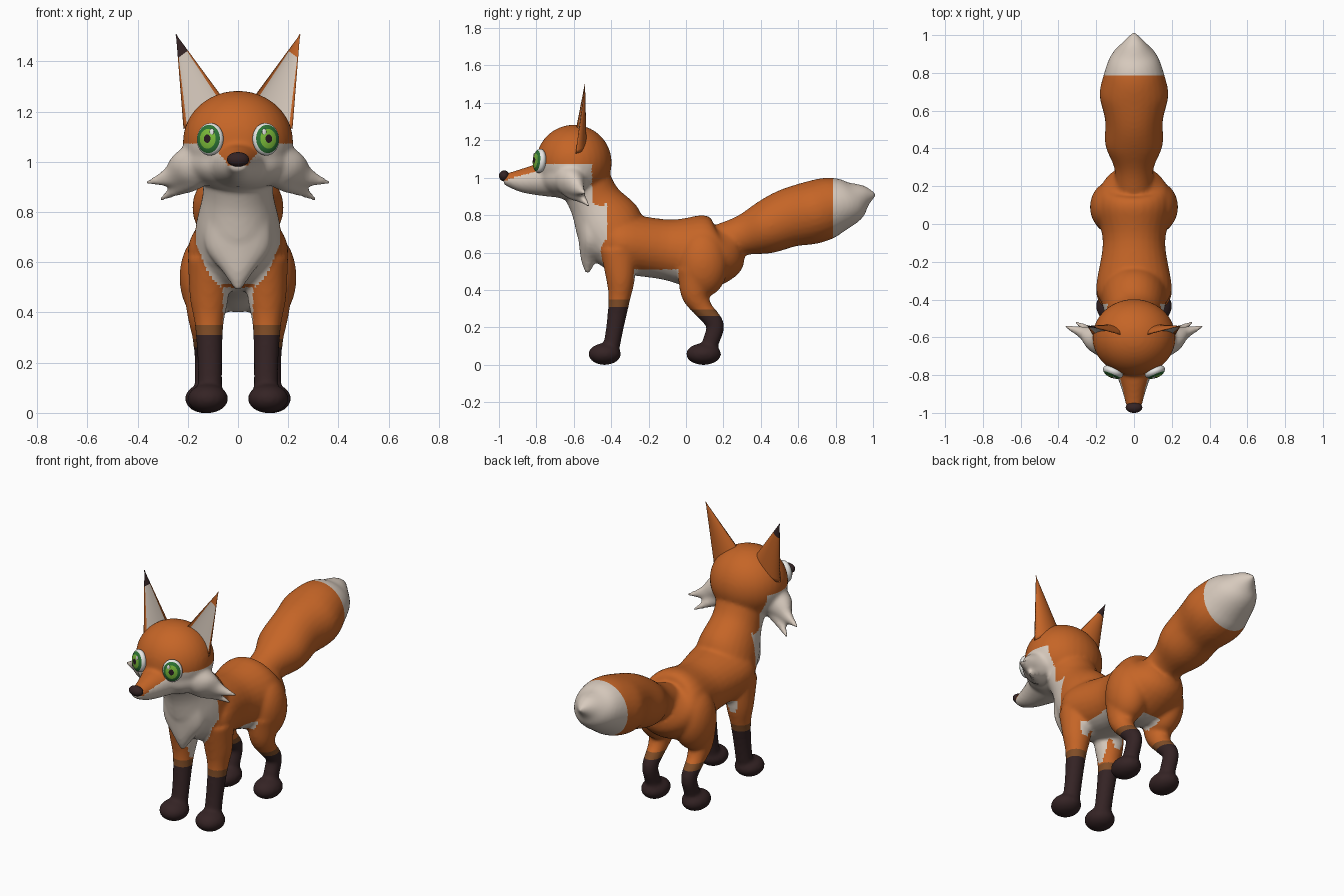
import bpy
import bmesh
from math import cos, sin, pi
from mathutils import Vector, Matrix

cube = bpy.data.objects.get("Cube")
if cube:
    bpy.data.objects.remove(cube)


def material(name, r, g, b):
    mat = bpy.data.materials.new(name)
    mat.use_nodes = True
    mat.diffuse_color = (r, g, b, 1)
    node = next(n for n in mat.node_tree.nodes if n.type == 'BSDF_PRINCIPLED')
    node.inputs["Base Color"].default_value = (r, g, b, 1)
    return mat


orange = material("orange fur", .56, .13, .02)
cream = material("cream fur", .68, .59, .51)
dark = material("dark fur", .035, .017, .018)
brown = material("brown band", .22, .075, .02)
green = material("dark green", .025, .17, .035)
lime = material("light green", .19, .48, .04)
white = material("eye white", .8, .8, .78)
black = material("pupil black", .02, .009, .014)

X, Y = Vector((1, 0, 0)), Vector((0, 1, 0))


def finish(bm, name, mats):
    bmesh.ops.recalc_face_normals(bm, faces=bm.faces)
    mesh = bpy.data.meshes.new(name)
    bm.to_mesh(mesh)
    bm.free()
    mesh.shade_smooth()
    for mat in mats:
        mesh.materials.append(mat)
    obj = bpy.data.objects.new(name, mesh)
    bpy.context.scene.collection.objects.link(obj)
    return obj


def ramp(v, points):
    """Piecewise linear lookup."""
    for (a, fa), (b, fb) in zip(points, points[1:]):
        if a <= v <= b:
            return fa + (fb - fa) * (v - a) / (b - a)
    return points[0][1] if v < points[0][0] else points[-1][1]


def rounded_path(points, steps=5):
    """Catmull-Rom path through (x, y, z, side radius, cross radius)."""
    p = [Vector(q) for q in points]
    p = [p[0] * 2 - p[1]] + p + [p[-1] * 2 - p[-2]]
    out = []
    for a, b, c, d in zip(p, p[1:], p[2:], p[3:]):
        for i in range(steps):
            t = i / steps
            out.append(b + (c - a) * (t / 2) + (a * 2 - b * 5 + c * 4 - d) * (t * t / 2)
                       + (b * 3 - a - c * 3 + d) * (t ** 3 / 2))
    return out + [p[-2]]


def tube(bm, points, side=X, mirror=1, segments=28):
    path = rounded_path(points)
    spine = [Vector(p[:3]) for p in path]
    rings = []
    for i, p in enumerate(path):
        tangent = spine[min(i + 1, len(spine) - 1)] - spine[max(i - 1, 0)]
        cross = tangent.cross(side).normalized()
        ring = []
        for k in range(segments):
            a = 2 * pi * k / segments
            co = spine[i] + side * (max(p[3], .003) * cos(a)) + cross * (max(p[4], .003) * sin(a))
            co.x *= mirror
            ring.append(bm.verts.new(co))
        rings.append(ring)
    for low, high in zip(rings, rings[1:]):
        for k in range(segments):
            j = (k + 1) % segments
            bm.faces.new((low[k], low[j], high[j], high[k]))
    bm.faces.new(rings[0])
    bm.faces.new(rings[-1])


def ball(bm, centre, radii, rot=None):
    bmesh.ops.create_uvsphere(bm, u_segments=32, v_segments=24, radius=1,
                              matrix=Matrix.LocRotScale(Vector(centre), rot, Vector(radii)))


# Body volumes: torso, neck, chest ruff, tail, head and muzzle
bm = bmesh.new()
tube(bm, [(0, -.5, .65, .1, .09), (0, -.42, .65, .17, .14), (0, -.33, .645, .2, .16),
          (0, -.1, .615, .165, .162), (0, .08, .6, .2, .2), (0, .19, .61, .18, .165),
          (0, .26, .65, .11, .1)])
tube(bm, [(0, -.55, 1, .15, .14), (0, -.49, .88, .14, .14), (0, -.42, .76, .165, .18),
          (0, -.36, .66, .18, .17)])
tube(bm, [(0, -.5, .8, .13, .09), (0, -.51, .66, .13, .065), (0, -.522, .56, .06, .04),
          (0, -.527, .49, .012, .012)])
tube(bm, [(0, .18, .65, .1, .1), (0, .3, .69, .105, .107), (0, .42, .73, .152, .14),
          (0, .55, .785, .153, .157), (0, .68, .815, .182, .168), (0, .78, .848, .163, .157),
          (0, .88, .872, .128, .118), (0, .95, .9, .07, .066), (0, 1.015, .91, .008, .008)])
ball(bm, (0, -.6, 1.08), (.22, .203, .203))
ball(bm, (0, -.62, 1), (.21, .17, .115))
tube(bm, [(0, -.66, 1, .15, .11), (0, -.78, .99, .1, .087), (0, -.88, .985, .064, .063),
          (0, -.975, .992, .038, .028)])

# Paired volumes: haunches, legs, paws and cheek tufts
for s in (1, -1):
    ball(bm, (.12 * s, .09, .54), (.113, .135, .18))
    tube(bm, [(.115, -.36, .62, .085, .1), (.115, -.35, .46, .077, .077),
              (.115, -.357, .35, .057, .058), (.112, -.38, .2, .049, .047),
              (.112, -.405, .06, .049, .044)], mirror=s)
    ball(bm, (.12 * s, -.435, .057), (.081, .087, .058))
    tube(bm, [(.13, .06, .5, .09, .11), (.13, .05, .38, .07, .077), (.13, .09, .3, .052, .052),
              (.13, .155, .215, .043, .048), (.13, .135, .13, .043, .045),
              (.13, .11, .06, .043, .045)], mirror=s)
    ball(bm, (.135 * s, .094, .057), (.076, .094, .058))
    tube(bm, [(.14, -.62, 1, .1, .09), (.22, -.61, .965, .068, .075),
              (.28, -.575, .937, .033, .038), (.37, -.54, .917, .006, .006)], Y, s)
    tube(bm, [(.14, -.63, .97, .08, .065), (.2, -.6, .92, .055, .045),
              (.25, -.56, .888, .028, .026), (.315, -.515, .845, .006, .006)], Y, s)

# Fuse the volumes into one soft skin
volumes = finish(bm, "body_volumes", [])
remesh = volumes.modifiers.new("fuse", 'REMESH')
remesh.mode = 'VOXEL'
remesh.voxel_size = .011
soften = volumes.modifiers.new("soften", 'SMOOTH')
soften.factor = .5
soften.iterations = 7
bpy.context.view_layer.update()
fused = volumes.evaluated_get(bpy.context.evaluated_depsgraph_get())
bm = bmesh.new()
bm.from_mesh(fused.to_mesh())
fused.to_mesh_clear()
bpy.data.objects.remove(volumes)

# Clean edges for the tail tip and leg bands
for height in (.26, .295, .31, .35):
    bmesh.ops.bisect_plane(bm, geom=bm.verts[:] + bm.edges[:] + bm.faces[:],
                           plane_co=(0, 0, height), plane_no=(0, 0, 1))
bmesh.ops.bisect_plane(bm, geom=bm.verts[:] + bm.edges[:] + bm.faces[:],
                       plane_co=(0, .785, 0), plane_no=(0, 1, 0))

CHEST = [(.46, 0), (.5, .07), (.55, .115), (.68, .17), (.75, .18), (.86, .14)]
FACE = [(-.97, .985), (-.8, 1.035), (-.74, 1.075)]


def coat(c):
    """Index of the fur colour at a point: orange, cream, dark, brown."""
    x, y, z = abs(c.x), c.y, c.z
    if z < .36 and y < .4:
        sock, band = (.31, .35) if y < -.2 else (.26, .295)
        return 2 if z < sock else 3 if z < band else 0
    if y > .785:
        return 1
    if z > .84 and (y < -.505 or x > .22 and y < -.4):
        return int(z < ramp(y, FACE))
    if y < -.42 and .46 < z <= .86:
        return int(x < ramp(z, CHEST))
    belly = z < .51 and -.28 < y < -.04
    return int(belly or z < .5 and x < .06 and -.42 < y < .15)


for f in bm.faces:
    f.material_index = coat(f.calc_center_median())
finish(bm, "body", [orange, cream, dark, brown])

# Ears: dished shells with a cream inside, one with a dark tip
for s, side_name in ((1, "left"), (-1, "right")):
    bm = bmesh.new()
    base, tip = Vector((.137, -.59, 1.19)), Vector((.247, -.54, 1.508))
    half = Vector((.08, 0, -.06))
    count, rows = 32, 20
    rings = []
    for r in range(rows + 1):
        t = r / rows
        width = max(1 - t, .02)
        ring = []
        for k in range(count):
            u, v = cos(2 * pi * k / count), sin(2 * pi * k / count)
            depth = .058 * v if v > 0 else -.022 * v
            co = base.lerp(tip, t) + half * (u * width) + Y * (depth * width)
            ring.append(bm.verts.new((co.x * s, co.y, co.z)))
        rings.append(ring)
    for r in range(rows):
        for k in range(count):
            j = (k + 1) % count
            f = bm.faces.new((rings[r][k], rings[r][j], rings[r + 1][j], rings[r + 1][k]))
            inside = k >= count / 2 and abs(cos(2 * pi * (k + .5) / count)) < .86
            if r >= .75 * rows:
                f.material_index = 2 if s < 0 else 0
            elif inside:
                f.material_index = 1
    bm.faces.new(rings[0])
    bm.faces.new(rings[-1])
    finish(bm, side_name + "_ear", [orange, cream, dark])

    # Eyes: flattened balls with concentric iris rings
    look = Vector((.38 * s, -.92, .08)).normalized()
    turn = look.to_track_quat('Z', 'Y')
    centre = Vector((.111 * s, -.783, 1.09))
    bm = bmesh.new()
    ball(bm, (0, 0, 0), (1, 1, 1))
    for f in bm.faces:
        c = f.calc_center_median()
        reach = Vector((c.x, c.y)).length
        f.material_index = 0 if c.z < 0 else sum(reach < edge for edge in (.87, .61, .26))
    bm.transform(Matrix.LocRotScale(centre, turn, Vector((.056, .065, .032))))
    finish(bm, side_name + "_eye", [white, green, lime, black])
    bm = bmesh.new()
    ball(bm, centre + turn @ Vector((-.017 * s, .027, .027)), (.009, .013, .004), turn)
    finish(bm, side_name + "_eye_glint", [white])

# Nose
bm = bmesh.new()
ball(bm, (0, -.972, 1.01), (.044, .028, .029))
finish(bm, "nose", [dark])
